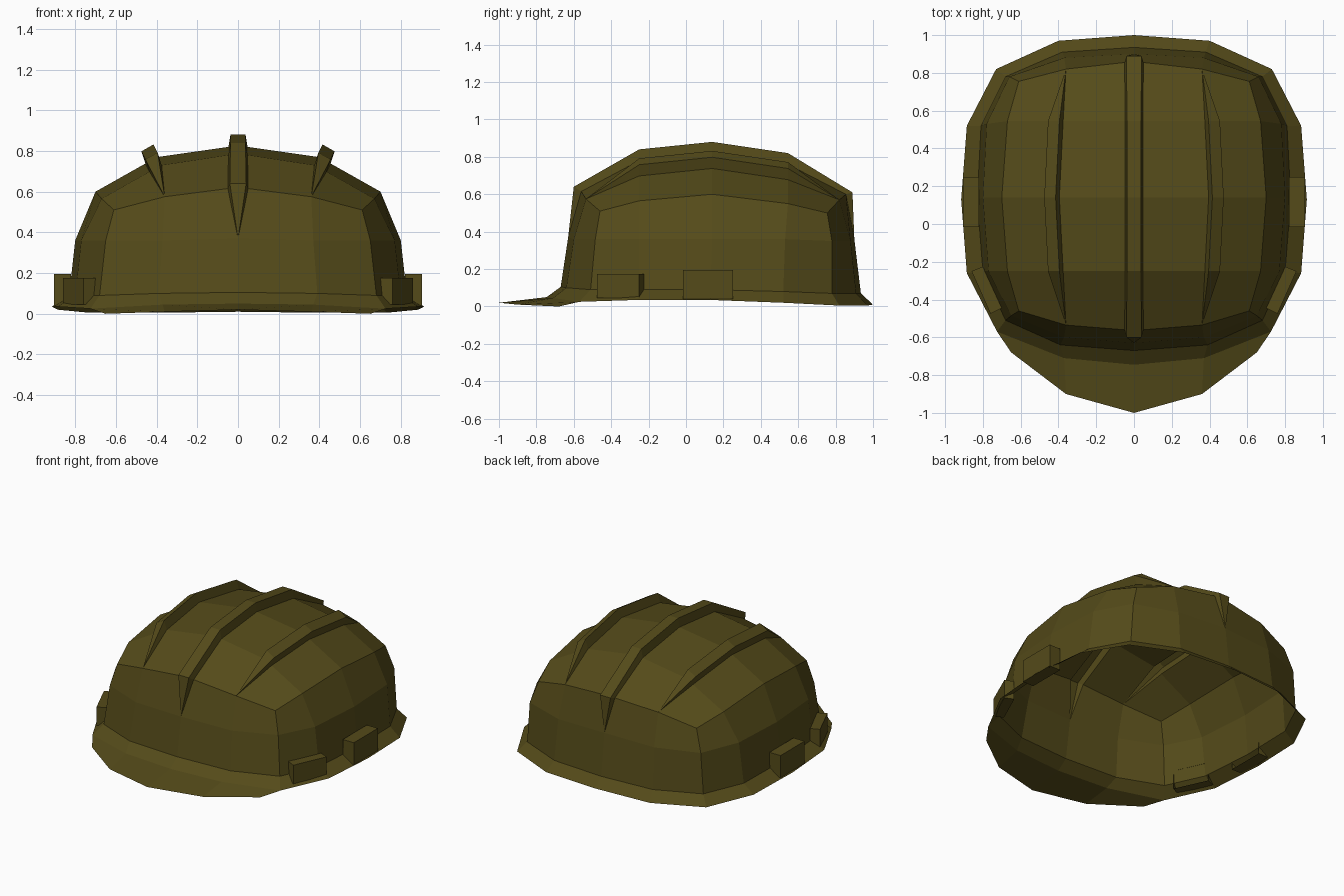
import bpy, bmesh

if "Cube" in bpy.data.objects:
    bpy.data.objects.remove(bpy.data.objects["Cube"])

mat = bpy.data.materials.new("olive")
mat.diffuse_color = (0.09, 0.07, 0.01, 1)
mat.use_nodes = True
mat.node_tree.nodes["Principled BSDF"].inputs["Base Color"].default_value = mat.diffuse_color


def make_object(name, bm):
    bmesh.ops.recalc_face_normals(bm, faces=bm.faces[:])
    mesh = bpy.data.meshes.new(name)
    bm.to_mesh(mesh)
    bm.free()
    mesh.materials.append(mat)
    ob = bpy.data.objects.new(name, mesh)
    bpy.context.collection.objects.link(ob)
    mod = ob.modifiers.new("mirror", 'MIRROR')
    mod.use_axis = (True, False, False)
    mod.merge_threshold = 0.002
    return ob


def face(bm, *verts):
    # skips repeated corners so strips can taper to a point
    unique = list(dict.fromkeys(verts))
    if len(unique) > 2:
        bm.faces.new(unique)


def strip(bm, a, b):
    for i in range(len(a) - 1):
        face(bm, a[i], a[i + 1], b[i + 1], b[i])


# Shell, right half: rings run from front centre round to back centre
bm = bmesh.new()


def ring(points):
    return [bm.verts.new(p) for p in points]


visor = ring([(0, -1, .02), (.36, -.9, .01), (.65, -.68, .0)])
brim = ring([(0, -.745, .05), (.37, -.71, .045), (.725, -.57, .025),
             (.885, -.26, .035), (.915, .13, .035), (.885, .52, .02),
             (.73, .82, .005), (.4, .97, .005), (0, 1, .01)])
base = ring([(0, -.67, .105), (.39, -.64, .1), (.68, -.51, .09),
             (.80, -.25, .09), (.83, .13, .09), (.81, .52, .08),
             (.68, .78, .07), (.38, .91, .07), (0, .935, .07)])
waist = ring([(0, -.63, .37), (.37, -.60, .36), (.65, -.485, .36),
              (.77, -.25, .36), (.80, .14, .36), (.78, .53, .36),
              (.66, .78, .35), (.37, .88, .35), (0, .90, .36)])

# Crown rows: raised centre rib, tapering side rib, then outer edge
rows = []


def end_row(top, foot, side, corner):
    t0 = bm.verts.new((0, *top))
    t1 = bm.verts.new((.04, *top))
    f = bm.verts.new((.05, *foot))
    s = bm.verts.new(side)
    c = bm.verts.new(corner)
    rows.append([t0, t1, f, s, s, s, s, c])


def mid_row(y, z, w, edge_z):
    section = [(0, z + .06), (.037, z + .06), (.047, z),
               (.375 + w, z - .05), (.395 + w, z + .012),
               (.455 + w, z - .022), (.435 + w, z - .082),
               (.67 + 1.5 * w, edge_z)]
    rows.append(ring([(x, y, h) for x, h in section]))


end_row((-.60, .64), (-.56, .615), (.36, -.535, .575), (.61, -.46, .51))
mid_row(-.25, .78, .0, .565)
mid_row(.14, .82, .02, .60)
mid_row(.545, .76, .0, .55)
end_row((.89, .61), (.855, .60), (.36, .82, .57), (.61, .755, .50))

for a, b in zip(rows, rows[1:]):
    strip(bm, a, b)
first, last = rows[0], rows[-1]
rim = ([first[2], first[3], first[7]] + [r[7] for r in rows[1:4]]
       + [last[7], last[3], last[2]])
strip(bm, waist, rim)
strip(bm, base, waist)
strip(bm, brim, base)
strip(bm, visor, brim[:3])

# Pointed ends of the centre rib
for row, tip in ((first, waist[0]), (last, waist[-1])):
    face(bm, tip, row[0], row[1])
    face(bm, tip, row[1], row[2])
make_object("helmet_shell", bm)


# Side mounts: blocks open toward the inside of the shell
def mount(name, outline, z0, z1):
    bm = bmesh.new()
    lo = [bm.verts.new((x, y, z0)) for x, y in outline]
    hi = [bm.verts.new((x, y, z1)) for x, y in outline]
    strip(bm, lo, hi)
    bm.faces.new(lo)
    bm.faces.new(hi)
    make_object(name, bm)


mount("side_mount", [(.82, -.015), (.905, -.015), (.905, .25), (.82, .25)], .04, .195)
mount("front_mount", [(.70, -.445), (.76, -.475), (.86, -.25), (.80, -.225)], .045, .175)
